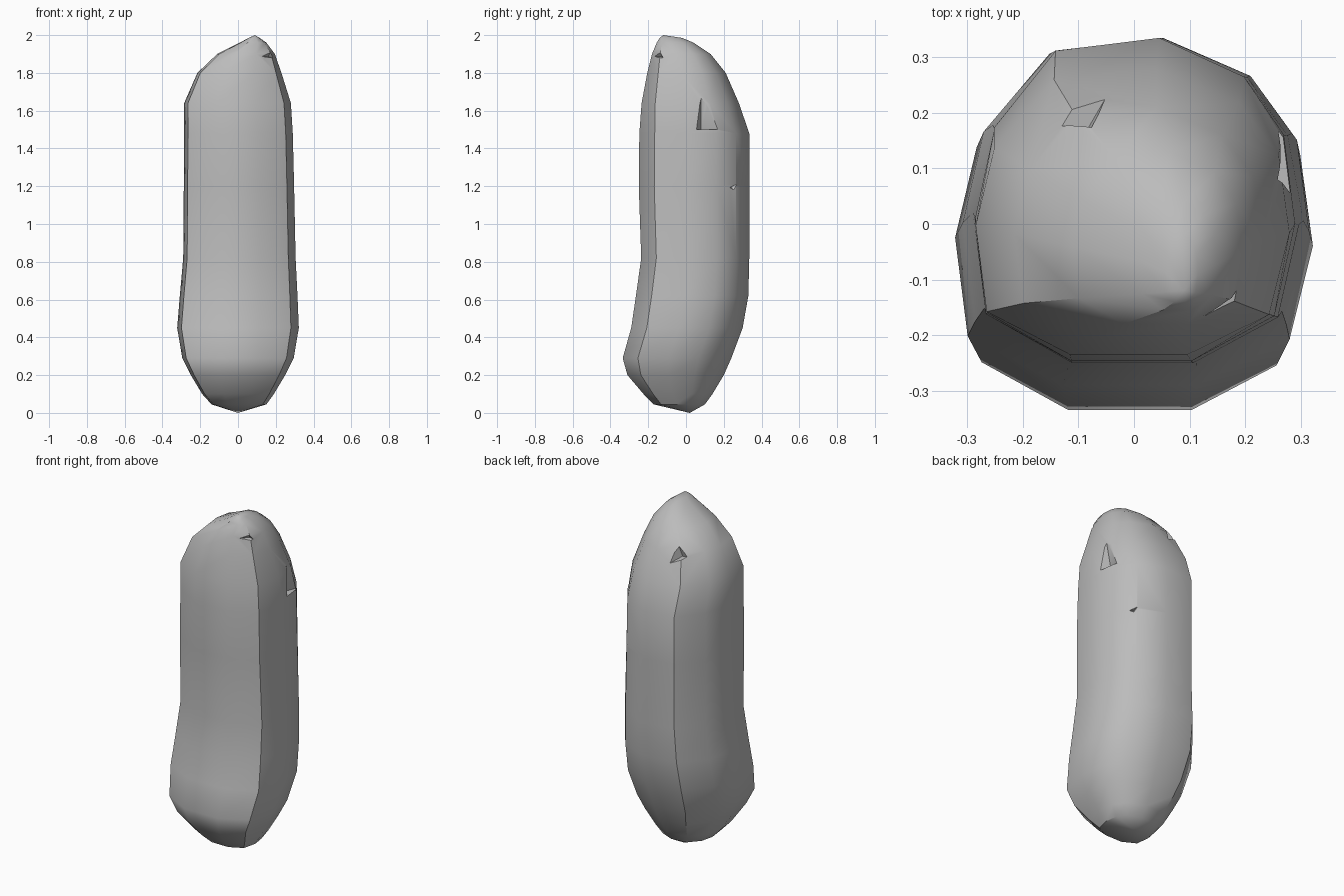
import bpy
import bmesh
import math

cube = bpy.data.objects.get("Cube")
if cube:
    bpy.data.objects.remove(cube, do_unlink=True)

# Plain grey stone
grey = bpy.data.materials.new("stone grey")
grey.use_nodes = True
colour = (0.5, 0.5, 0.5, 1)
grey.diffuse_color = colour
grey.node_tree.nodes["Principled BSDF"].inputs["Base Color"].default_value = colour
grey.node_tree.nodes["Principled BSDF"].inputs["Roughness"].default_value = 0.9

# Cross-section with a flattened front and a rounded back
SECTION = [(-.4, -1), (.35, -1), (.87, -.72), (1, -.15), (.93, .4), (.68, .76),
           (.15, 1), (-.5, .92), (-.88, .45), (-1, -.1), (-.93, -.7)]
# Height, then the left, right, front and back limits of each ring
RINGS = [(.045, -.14, .15, -.17, .1), (.1, -.19, .19, -.225, .14),
         (.2, -.25, .25, -.31, .2), (.29, -.295, .295, -.335, .24),
         (.45, -.322, .322, -.29, .3), (.62, -.308, .315, -.265, .33),
         (.82, -.29, .305, -.237, .335), (1.2, -.287, .297, -.25, .335),
         (1.48, -.285, .29, -.247, .335), (1.64, -.285, .28, -.235, .28),
         (1.8, -.215, .23, -.205, .21), (1.9, -.11, .195, -.18, .13),
         (1.96, .01, .15, -.155, .04), (1.985, .055, .115, -.14, -.02)]


def add_object(name, bm):
    bmesh.ops.recalc_face_normals(bm, faces=bm.faces)
    mesh = bpy.data.meshes.new(name)
    bm.to_mesh(mesh)
    bm.free()
    mesh.materials.append(grey)
    obj = bpy.data.objects.new(name, mesh)
    bpy.context.collection.objects.link(obj)
    return obj


# Stone body lofted through the rings
bm = bmesh.new()
loops = []
for z, x0, x1, y0, y1 in RINGS:
    loops.append([bm.verts.new(((x0 + x1) / 2 + u * (x1 - x0) / 2,
                                (y0 + y1) / 2 + v * (y1 - y0) / 2, z))
                  for u, v in SECTION])
n = len(SECTION)
for low, high in zip(loops, loops[1:]):
    for i in range(n):
        j = (i + 1) % n
        bm.faces.new((low[i], low[j], high[j], high[i]))
base = bm.verts.new((0, .02, 0))
tip = bm.verts.new((.09, -.12, 2))
for i in range(n):
    j = (i + 1) % n
    bm.faces.new((loops[0][j], loops[0][i], base))
    bm.faces.new((loops[-1][i], loops[-1][j], tip))
stone = add_object("standing_stone", bm)


# Broken chips cut out by small wedges
def cut_chip(name, points):
    chip_bm = bmesh.new()
    for p in points:
        chip_bm.verts.new(p)
    bmesh.ops.convex_hull(chip_bm, input=chip_bm.verts)
    cutter = add_object(name, chip_bm)
    cutter.hide_render = True
    mod = stone.modifiers.new(name, 'BOOLEAN')
    mod.object = cutter
    mod.operation = 'DIFFERENCE'
    mod.solver = 'EXACT'
    bpy.context.view_layer.objects.active = stone
    bpy.ops.object.modifier_apply(modifier=name)
    bpy.data.objects.remove(cutter, do_unlink=True)


cut_chip("side_chip", [(.225, .08, 1.5), (.34, .03, 1.5), (.3, .27, 1.5), (.29, .08, 1.82)])
cut_chip("back_chip", [(-.09, .16, 1.77), (-.19, .2, 1.8), (-.02, .28, 1.72), (-.06, .19, 1.9)])
cut_chip("brow_chip", [(.16, -.12, 1.885), (.08, -.23, 1.89), (.24, -.12, 1.87), (.19, -.17, 1.95)])
cut_chip("rear_chip", [(.2, .235, 1.2), (.32, .22, 1.17), (.2, .36, 1.24), (.24, .29, 1.14)])

# Smooth shading with the hard breaks kept
bpy.ops.object.select_all(action='DESELECT')
stone.select_set(True)
bpy.context.view_layer.objects.active = stone
bpy.ops.object.shade_smooth_by_angle(angle=math.radians(35))
